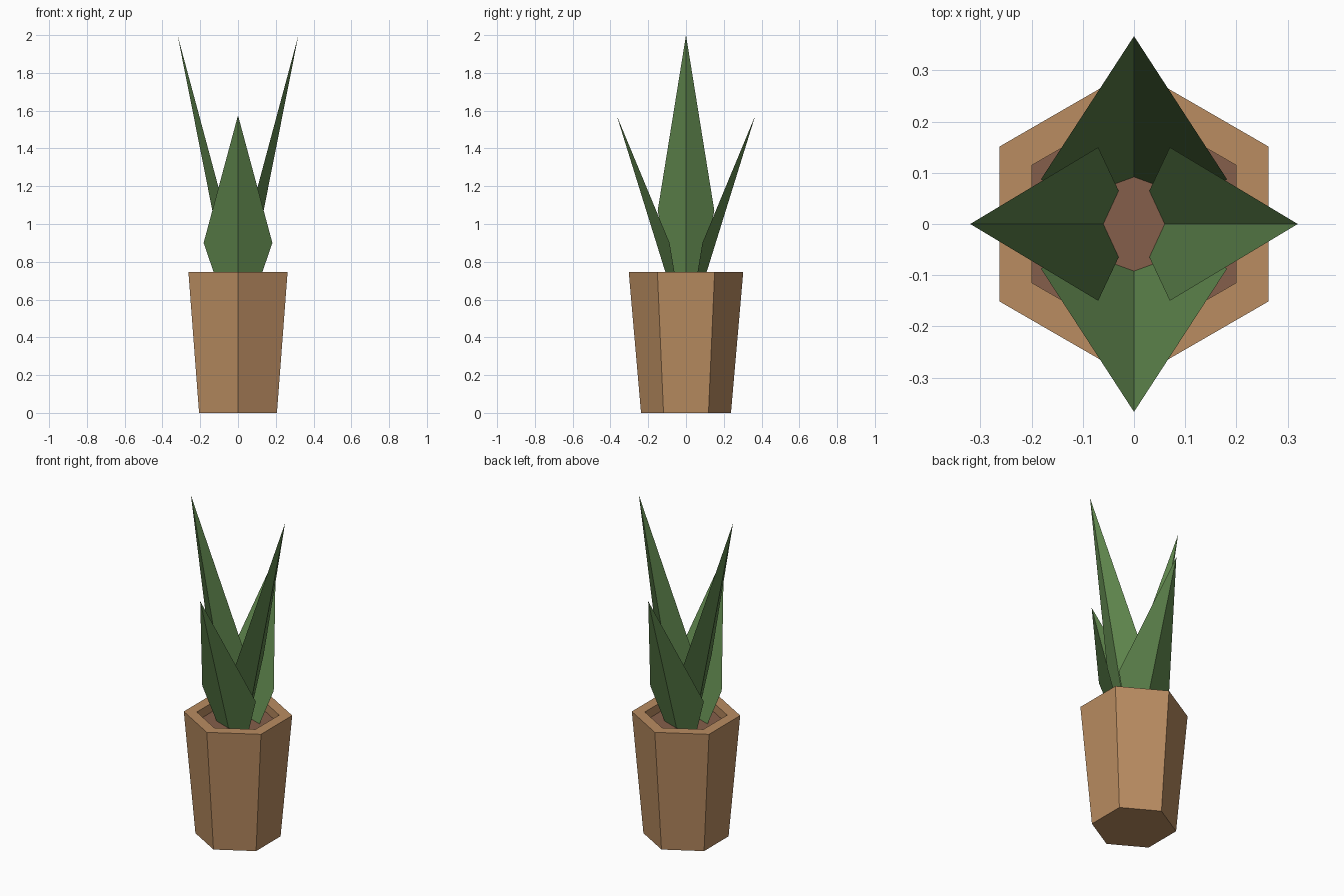
import bpy
from math import cos, sin, pi, radians
from mathutils import Matrix

if "Cube" in bpy.data.objects:
    bpy.data.objects.remove(bpy.data.objects["Cube"])


def material(name, rgb):
    mat = bpy.data.materials.new(name)
    mat.diffuse_color = (*rgb, 1)
    mat.use_nodes = True
    mat.node_tree.nodes["Principled BSDF"].inputs["Base Color"].default_value = mat.diffuse_color
    return mat


def add_mesh(name, verts, faces, mat):
    mesh = bpy.data.meshes.new(name)
    mesh.from_pydata(verts, [], faces)
    mesh.materials.append(mat)
    obj = bpy.data.objects.new(name, mesh)
    bpy.context.collection.objects.link(obj)
    return obj


def hexagon(radius, z):
    return [(radius * cos(pi / 2 + i * pi / 3), radius * sin(pi / 2 + i * pi / 3), z)
            for i in range(6)]


clay = material("clay", (0.49, 0.265, 0.12))
earth = material("earth", (0.235, 0.114, 0.069))
green = material("leaf_green", (0.117, 0.242, 0.076))

RIM_Z, SOIL_Z = 0.745, 0.69

# Tapered six-sided pot: outer wall, rim, inner wall, closed bottom
rings = [(0.238, 0), (0.303, RIM_Z), (0.23, RIM_Z), (0.23, SOIL_Z)]
verts = [v for r, z in rings for v in hexagon(r, z)]
faces = [tuple(reversed(range(6)))]
for k in range(len(rings) - 1):
    for i in range(6):
        j = (i + 1) % 6
        faces.append((k * 6 + i, k * 6 + j, k * 6 + 6 + j, k * 6 + 6 + i))
add_mesh("pot", verts, faces, clay)

# Soil surface inside the pot
add_mesh("soil", hexagon(0.23, SOIL_Z), [tuple(range(6))], earth)


# Folded leaf: two flat halves meeting at a straight outer midrib
def leaf(name, angle, base, base_edge, wide_edge, tip):
    def mirrored(p):
        return (p[0], -p[1], p[2])
    pts = [base, tip, base_edge, wide_edge, mirrored(base_edge), mirrored(wide_edge)]
    obj = add_mesh(name, pts, [(0, 2, 3, 1), (0, 1, 5, 4)], green)
    obj.data.transform(Matrix.Rotation(radians(angle), 4, 'Z'))


# Tall leaves at the sides
for name, angle in (("tall_leaf_right", 0), ("tall_leaf_left", 180)):
    leaf(name, angle, (0.06, 0, SOIL_Z), (0.03, 0.065, SOIL_Z),
         (0.07, 0.15, 1.07), (0.32, 0, 2.0))

# Short, wider leaves at front and back
for name, angle in (("short_leaf_front", -90), ("short_leaf_back", 90)):
    leaf(name, angle, (0.092, 0, SOIL_Z), (0.052, 0.11, SOIL_Z),
         (0.087, 0.182, 0.9), (0.367, 0, 1.575))
